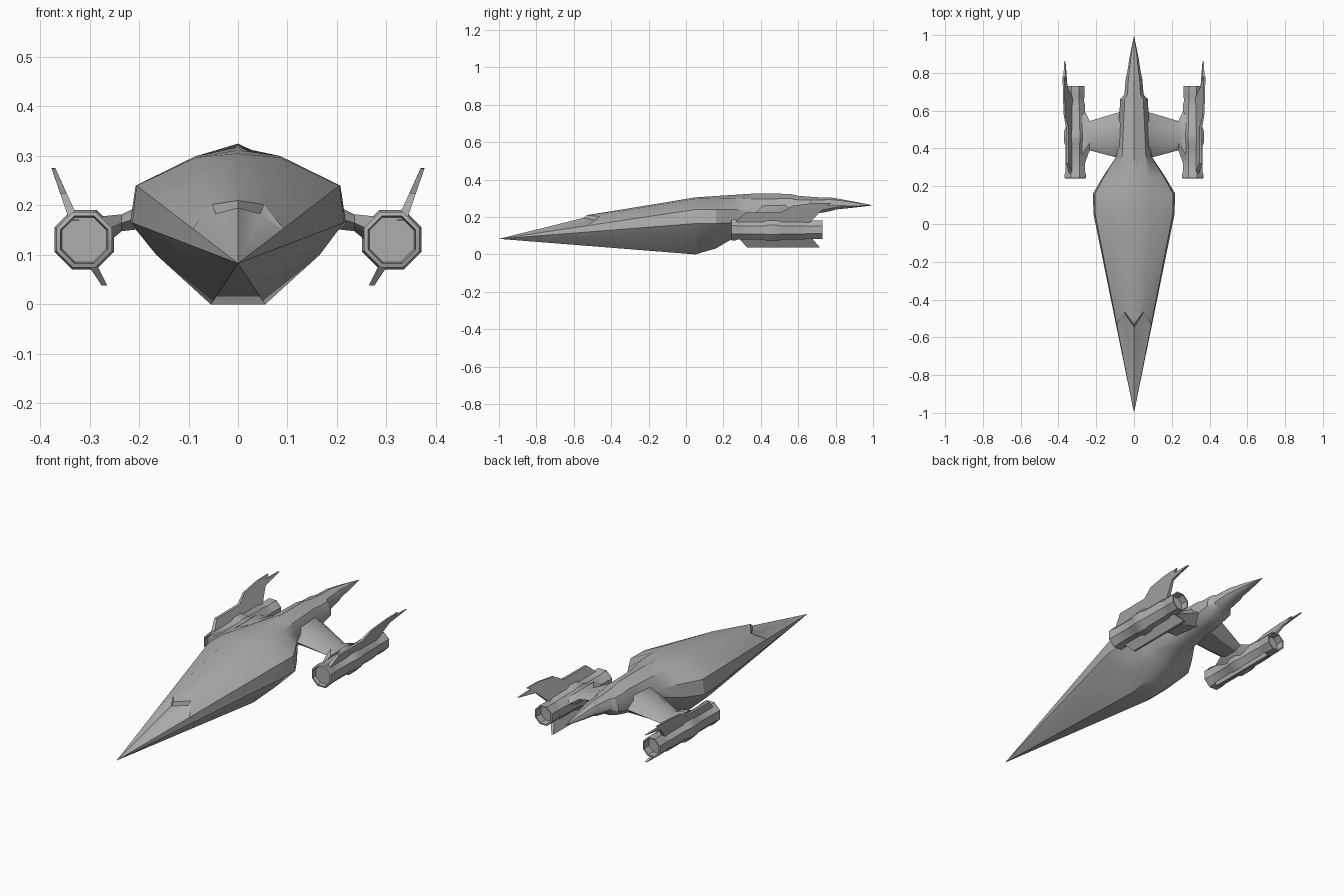
import bpy, bmesh, math
from mathutils import Vector

if "Cube" in bpy.data.objects:
    bpy.data.objects.remove(bpy.data.objects["Cube"])

grey = bpy.data.materials.new("hull_grey")
grey.diffuse_color = (0.42, 0.42, 0.42, 1)
grey.use_nodes = True
grey.node_tree.nodes["Principled BSDF"].inputs["Base Color"].default_value = grey.diffuse_color


def finish(name, bm, mirror=False, angle=30):
    """Clean the mesh, make the object, mirror it across x if asked."""
    bmesh.ops.remove_doubles(bm, verts=bm.verts, dist=0.0002)
    bmesh.ops.recalc_face_normals(bm, faces=bm.faces)
    me = bpy.data.meshes.new(name)
    bm.to_mesh(me)
    bm.free()
    me.materials.append(grey)
    ob = bpy.data.objects.new(name, me)
    bpy.context.collection.objects.link(ob)
    bpy.ops.object.select_all(action='DESELECT')
    ob.select_set(True)
    bpy.context.view_layer.objects.active = ob
    bpy.ops.object.shade_smooth_by_angle(angle=math.radians(angle))
    if mirror:
        ob.modifiers.new("mirror", 'MIRROR')
    return ob


def loft(name, rings, mirror=False, caps=True, angle=30):
    """Skin a list of closed rings with equal point counts."""
    bm = bmesh.new()
    vs = [[bm.verts.new(p) for p in ring] for ring in rings]
    n = len(vs[0])
    for a, b in zip(vs, vs[1:]):
        for i in range(n):
            j = (i + 1) % n
            bm.faces.new((a[i], a[j], b[j], b[i]))
    if caps:
        bm.faces.new(vs[0])
        bm.faces.new(vs[-1])
    return finish(name, bm, mirror, angle)


def hull_ring(y, half, shoulder_shift=0.0):
    """Half outline (top centre first) mirrored into a closed ring."""
    pts = [Vector((x, y + (shoulder_shift if i == 1 else 0), z))
           for i, (x, z) in enumerate(half)]
    return pts + [Vector((-p.x, p.y, p.z)) for p in reversed(pts[1:])]


# Hull: widest section, order top, shoulder, upper side, lower side, chine, keel
TIP = Vector((0, 0.083))
widest = [(0, .305), (.085, .297), (.205, .24), (.214, .165), (.165, .1), (.055, 0)]
rings = [hull_ring(-1, [tuple(TIP)] * 6)]
# Nose sections: fraction along the nose, top, shoulder, canopy prow shift
for f, top, sx, sz, shift in [(.43, .195, .045, .183, .07),
                              (.447, .21, .052, .202, .07),
                              (.65, .244, .066, .236, 0)]:
    half = [tuple(TIP.lerp(Vector(p), f)) for p in widest]
    half[0], half[1] = (0, top), (sx, sz)
    rings.append(hull_ring(-1 + 1.05 * f, half, shift))
rings.append(hull_ring(.05, widest))
rings.append(hull_ring(.16, [(0, .312), (.085, .3), (.207, .24), (.218, .165), (.165, .11), (.05, .032)]))
rings.append(hull_ring(.25, [(0, .318), (.08, .301), (.158, .24), (.165, .17), (.12, .125), (.04, .085)]))
# Tail sections: y, half width, top, bottom
shape = [(0, 1), (.68, .84), (1, .5), (1, .28), (.7, .09), (.3, 0)]
for y, w, top, bot in [(.36, .092, .325, .14), (.555, .08, .324, .165),
                       (.60, .076, .313, .175), (.66, .074, .309, .195),
                       (.685, .051, .306, .215), (.775, .043, .304, .232),
                       (.80, .036, .300, .24), (.88, .024, .286, .248),
                       (1.0, 0, .262, .262)]:
    rings.append(hull_ring(y, [(w * x, bot + (top - bot) * z) for x, z in shape]))
loft("hull", rings, caps=False)

# Engine struts: flared at both ends, section rings along x
strut = []
for x, y0, y1, z0, z1 in [(.03, .33, .61, .17, .29), (.085, .35, .59, .165, .255),
                          (.235, .39, .545, .148, .182), (.275, .28, .63, .115, .178)]:
    d, zm = (y1 - y0) * .25, (z0 + z1) / 2
    strut.append([(x, y0, zm), (x, y0 + d, z1), (x, y1 - d, z1),
                  (x, y1, zm), (x, y1 - d, z0), (x, y0 + d, z0)])
loft("engine_strut", strut, mirror=True)

# Engine pods: eight-sided lathe with recessed intake and exhaust
pod = []
for r, y in [(0, .262), (.045, .262), (.048, .24), (.056, .243), (.056, .265),
             (.052, .275), (.052, .415), (.06, .435), (.06, .49), (.052, .51),
             (.052, .63), (.045, .655), (.049, .675), (.049, .73), (.042, .73),
             (.042, .69), (0, .69)]:
    c = r / math.cos(math.pi / 8)
    pod.append([(.311 + c * math.cos((k + .5) * math.pi / 4), y,
                 .131 + c * math.sin((k + .5) * math.pi / 4)) for k in range(8)])
loft("engine_pod", pod, mirror=True, caps=False)


def fin(name, profile, x_at, z_base, t_base, t_drop):
    """Leaning plate from a side profile, thinner away from the pod."""
    bm = bmesh.new()
    sides = []
    for s in (-1, 1):
        vs = []
        for y, z in profile:
            t = max(.004, t_base - t_drop * abs(z - z_base))
            vs.append(bm.verts.new((x_at(z) + s * t, y, z)))
        sides.append(vs)
    a, b = sides
    bm.faces.new(a)
    bm.faces.new(list(reversed(b)))
    n = len(a)
    for i in range(n):
        j = (i + 1) % n
        bm.faces.new((a[i], b[i], b[j], a[j]))
    finish(name, bm, mirror=True)


# Upper fins with forked trailing tips
fin("upper_fin",
    [(.26, .17), (.32, .225), (.51, .226), (.57, .26), (.69, .275), (.78, .276),
     (.755, .262), (.86, .26), (.73, .238), (.66, .17)],
    lambda z: .335 + (z - .18) * .4, .17, .010, .06)

# Lower fins
fin("lower_fin",
    [(.28, .09), (.325, .038), (.715, .038), (.67, .09)],
    lambda z: .297 + (z - .085) * .58, .09, .010, .08)
